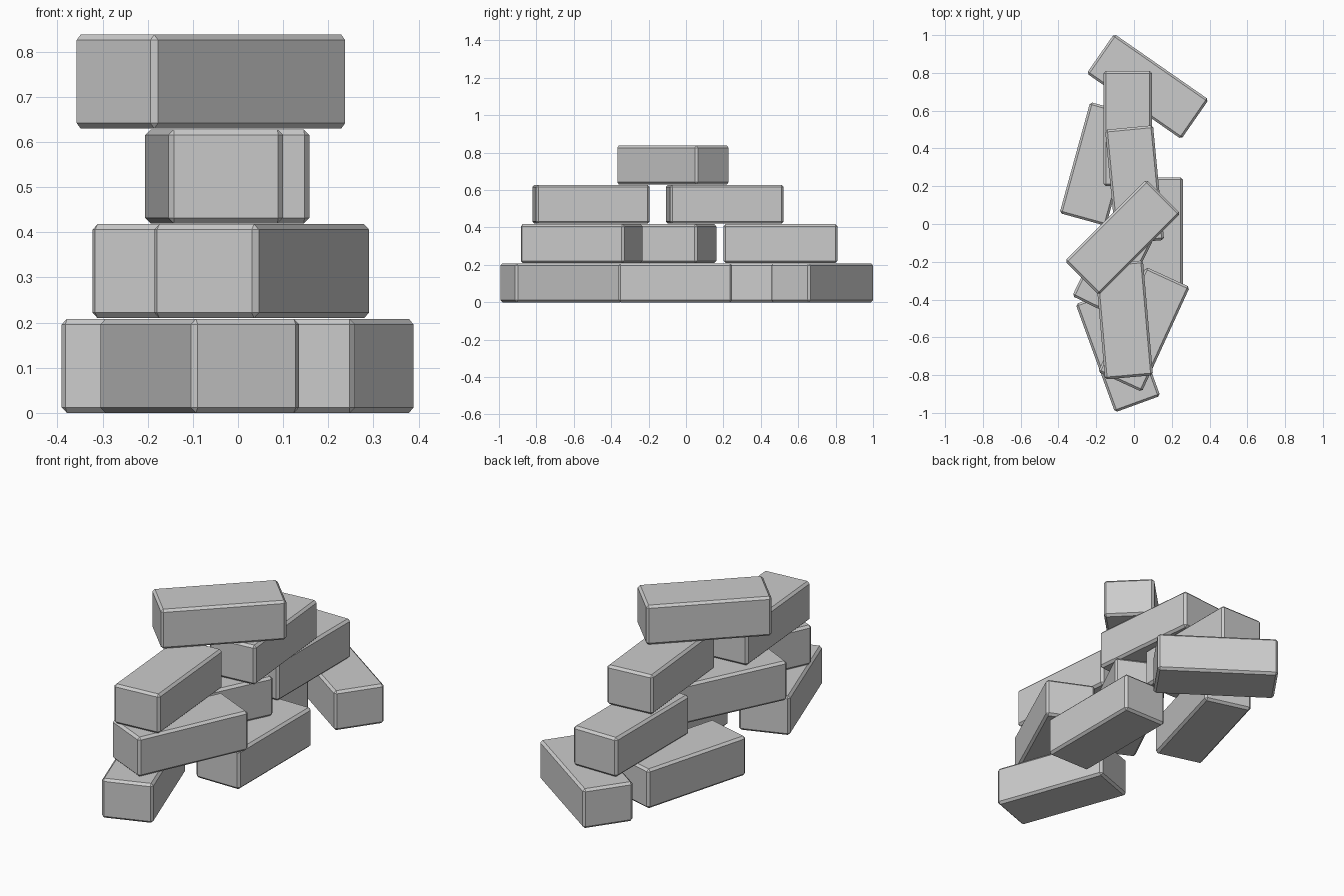
import bpy
from math import radians

if "Cube" in bpy.data.objects:
    bpy.data.objects.remove(bpy.data.objects["Cube"])

LENGTH, WIDTH, HEIGHT, PITCH = 0.61, 0.255, 0.208, 0.21


def brick(name, x, y, layer, angle):
    """One chamfered brick, long axis along y before turning about z."""
    bpy.ops.mesh.primitive_cube_add(size=1)
    ob = bpy.context.object
    ob.name = name
    for v in ob.data.vertices:
        v.co.x *= WIDTH
        v.co.y *= LENGTH
        v.co.z *= HEIGHT
    ob.location = (x, y, layer * PITCH + HEIGHT / 2)
    ob.rotation_euler.z = radians(angle)
    bevel = ob.modifiers.new("chamfer", 'BEVEL')
    bevel.width = 0.012
    bevel.segments = 1
    return ob


# Layers of loosely piled bricks, bottom to top: (x, y, turn in degrees)
layers = [
    [(0.0725, 0.728, 55.2), (-0.19, 0.318, -15.4),
     (0.132, -0.058, 0), (-0.085, -0.667, 20)],
    [(-0.033, 0.505, 0), (-0.079, -0.163, -26), (0.0525, -0.558, -24.6)],
    [(0.003, 0.207, 5.5), (-0.053, -0.508, 5)],
    [(-0.06, -0.07, -45)],
]
for level, bricks in enumerate(layers):
    for i, (x, y, angle) in enumerate(bricks):
        brick(f"brick_layer{level + 1}_{i + 1}", x, y, level, angle)
